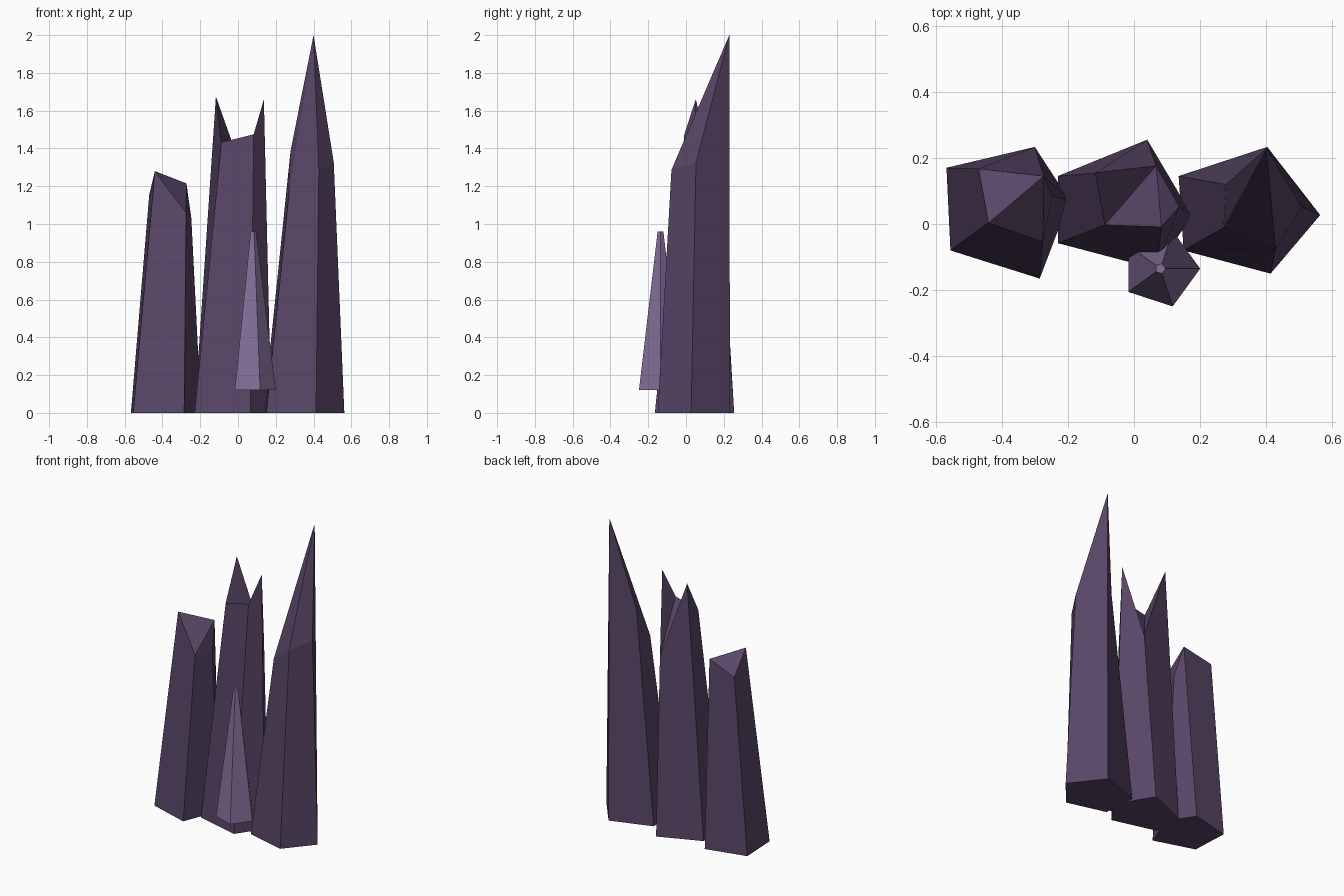
import bpy
import bmesh
import math

if "Cube" in bpy.data.objects:
    bpy.data.objects.remove(bpy.data.objects["Cube"])


def material(name, rgb):
    m = bpy.data.materials.new(name)
    m.diffuse_color = (*rgb, 1)
    m.use_nodes = True
    m.node_tree.nodes["Principled BSDF"].inputs["Base Color"].default_value = m.diffuse_color
    return m


DARK = material("deep purple", (0.098, 0.061, 0.135))
LIGHT = material("pale violet", (0.23, 0.16, 0.32))


def shard(name, base, tip, mat):
    """Tapered five-sided shard; the broken top fans out from its last (back) corner."""
    bm = bmesh.new()
    lo = [bm.verts.new(p) for p in base]
    hi = [bm.verts.new(p) for p in tip]
    n = len(lo)
    bm.faces.new(lo[::-1])
    for i in range(n):
        j = (i + 1) % n
        bm.faces.new((lo[i], lo[j], hi[j], hi[i]))
    for i in range(n - 2):
        bm.faces.new((hi[-1], hi[i], hi[i + 1]))
    bmesh.ops.recalc_face_normals(bm, faces=bm.faces)
    mesh = bpy.data.meshes.new(name)
    bm.to_mesh(mesh)
    bm.free()
    mesh.materials.append(mat)
    ob = bpy.data.objects.new(name, mesh)
    bpy.context.collection.objects.link(ob)


def ground(points):
    return [(x, y, 0) for x, y in points]


def ring(cx, cy, z, r):
    return [(cx + r * math.cos(math.tau * i / 5), cy + r * math.sin(math.tau * i / 5), z)
            for i in range(5)]


# Three large shards, corners ordered back-left, front-left, front, right, back
shard("left_shard",
      ground([(-.567, .17), (-.555, -.08), (-.285, -.165), (-.195, .072), (-.30, .233)]),
      [(-.47, .167, 1.155), (-.44, .003, 1.28), (-.275, -.055, 1.06),
       (-.247, .085, 1.03), (-.273, .145, 1.215)], DARK)
shard("middle_shard",
      ground([(-.23, .145), (-.23, -.058), (.066, -.136), (.176, .025), (.04, .255)]),
      [(-.117, .155, 1.675), (-.088, -.003, 1.432), (.083, -.009, 1.475),
       (.137, .052, 1.66), (.067, .176, 1.155)], DARK)
shard("tall_shard",
      ground([(.135, .145), (.15, -.08), (.413, -.15), (.563, .027), (.403, .233)]),
      [(.278, .12, 1.385), (.27, -.012, 1.165), (.428, -.077, 1.287),
       (.507, .053, 1.325), (.40, .229, 2.0)], DARK)

# Small pale shard set into the front
shard("small_shard", ring(.08, -.135, .12, .12), ring(.08, -.135, .96, .016), LIGHT)
